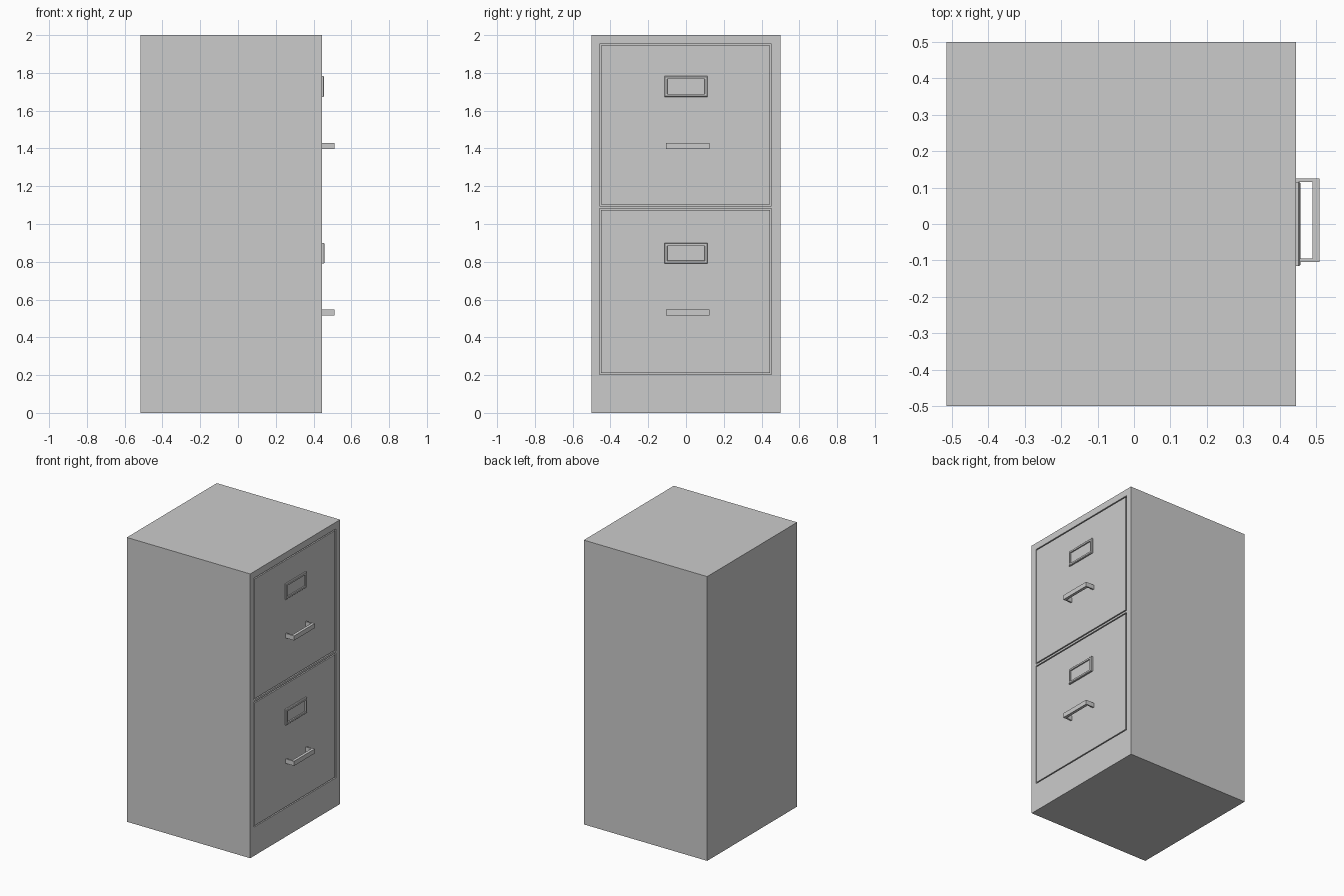
import bpy, bmesh

if "Cube" in bpy.data.objects:
    bpy.data.objects.remove(bpy.data.objects["Cube"])

FACE = 0.445          # plane of the cabinet's drawer side
Y0, Y1 = -0.458, 0.453


def finish(name, bm):
    bmesh.ops.recalc_face_normals(bm, faces=bm.faces)
    mesh = bpy.data.meshes.new(name)
    bm.to_mesh(mesh)
    bm.free()
    obj = bpy.data.objects.new(name, mesh)
    bpy.context.collection.objects.link(obj)
    return obj


def box_mesh(x, y, z):
    bm = bmesh.new()
    bmesh.ops.create_cube(bm, size=1)
    for v in bm.verts:
        v.co = [r[0] if c < 0 else r[1] for c, r in zip(v.co, (x, y, z))]
    return bm


def label_holder(name, z0, z1, front):
    # raised frame with chamfered rim and sunken card
    bm = box_mesh((FACE - 0.005, front), (-0.115, 0.115), (z0, z1))
    bm.faces.ensure_lookup_table()
    bm.normal_update()
    face = max(bm.faces, key=lambda f: f.normal.x)
    bmesh.ops.bevel(bm, geom=list(face.edges), offset=0.004, segments=1,
                    affect='EDGES')
    bm.normal_update()
    face = max(bm.faces, key=lambda f: f.calc_center_median().x)
    bmesh.ops.inset_region(bm, faces=[face], thickness=0.016)
    bmesh.ops.inset_region(bm, faces=[face], thickness=0.001, depth=-0.008)
    return finish(name, bm)


def handle(name, z0, z1):
    # U-shaped pull: profile in plan, extruded upward
    profile = [(FACE - 0.003, -0.105), (0.51, -0.105), (0.51, 0.125),
               (FACE - 0.003, 0.125), (FACE - 0.003, 0.115), (0.49, 0.115),
               (0.49, -0.095), (FACE - 0.003, -0.095)]
    bm = bmesh.new()
    face = bm.faces.new([bm.verts.new((x, y, z0)) for x, y in profile])
    top = bmesh.ops.extrude_face_region(bm, geom=[face])
    for v in top['geom']:
        if isinstance(v, bmesh.types.BMVert):
            v.co.z = z1
    return finish(name, bm)


# Cabinet carcass
cabinet = finish("cabinet", box_mesh((-0.515, FACE), (-0.5, 0.5), (0, 2)))

# Drawers: shallow opening, flush panel with a gap, label holder, pull
GAP, DEPTH = 0.008, 0.02
drawers = [("lower", 0.202, 1.081, 0.79, 0.90, 0.458, 0.516, 0.548),
           ("upper", 1.095, 1.953, 1.673, 1.783, 0.456, 1.398, 1.43)]
for tag, z0, z1, l0, l1, lx, h0, h1 in drawers:
    cutter = finish(tag + "_opening_cutter",
                    box_mesh((FACE - DEPTH, FACE + 0.1), (Y0, Y1), (z0, z1)))
    cutter.hide_render = True
    cutter.hide_set(True)
    mod = cabinet.modifiers.new(tag + "_opening", 'BOOLEAN')
    mod.operation = 'DIFFERENCE'
    mod.solver = 'EXACT'
    mod.object = cutter
    finish(tag + "_drawer_front",
           box_mesh((FACE - DEPTH - 0.002, FACE), (Y0 + GAP, Y1 - GAP),
                    (z0 + GAP, z1 - GAP)))
    label_holder(tag + "_label_holder", l0, l1, lx)
    handle(tag + "_handle", h0, h1)
